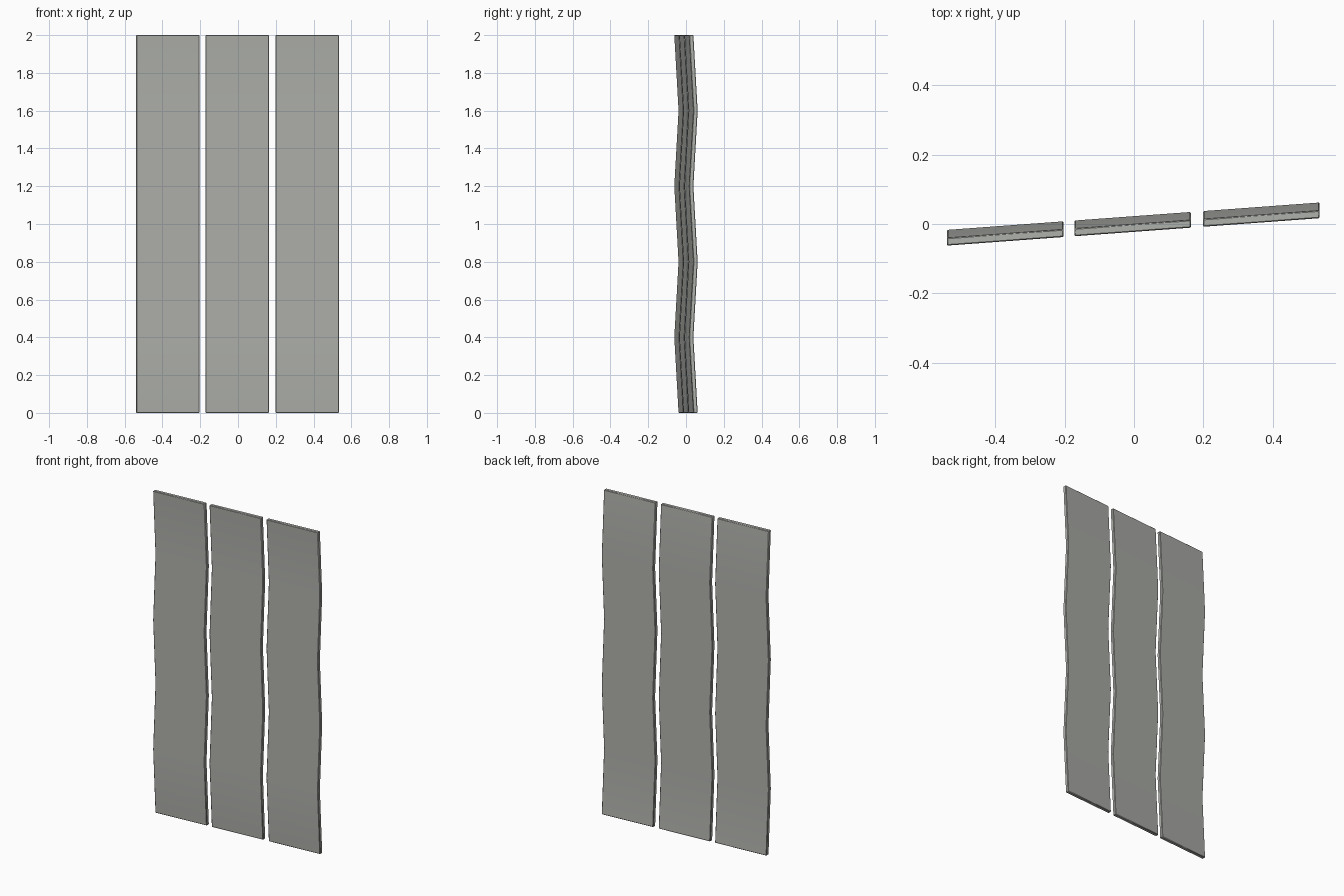
import bpy, bmesh

if "Cube" in bpy.data.objects:
    bpy.data.objects.remove(bpy.data.objects["Cube"])

# One warm grey for everything
grey = bpy.data.materials.new("warm grey")
grey.diffuse_color = (0.43, 0.44, 0.41, 1)
grey.use_nodes = True
grey.node_tree.nodes["Principled BSDF"].inputs["Base Color"].default_value = grey.diffuse_color

SLOPE = 0.0735     # the row of panels is turned slightly about z
WAVE = 0.0113      # half depth of the zigzag
HALF_T = 0.0113    # half thickness of a panel
WIDTH = 0.336
LEVELS = 5         # zigzag segments over the full height


def panel(name, cx):
    """Thin upright slab folded back and forth along its height."""
    profile = [(WAVE * (1 if i % 2 == 0 else -1), 2.0 * i / LEVELS)
               for i in range(LEVELS + 1)]
    outline = [(y - HALF_T, z) for y, z in profile]
    outline += [(y + HALF_T, z) for y, z in reversed(profile)]
    bm = bmesh.new()
    sides = []
    for x in (cx - WIDTH / 2, cx + WIDTH / 2):
        sides.append([bm.verts.new((x, y + SLOPE * x, z)) for y, z in outline])
    n = len(outline)
    for i in range(n):
        j = (i + 1) % n
        bm.faces.new((sides[0][i], sides[0][j], sides[1][j], sides[1][i]))
    # side walls as one quad per segment
    for s in sides:
        for i in range(LEVELS):
            bm.faces.new((s[i], s[i + 1], s[n - 2 - i], s[n - 1 - i]))
    bmesh.ops.recalc_face_normals(bm, faces=bm.faces)
    mesh = bpy.data.meshes.new(name)
    bm.to_mesh(mesh)
    bm.free()
    mesh.materials.append(grey)
    ob = bpy.data.objects.new(name, mesh)
    bpy.context.collection.objects.link(ob)
    # narrow chamfer on the rim
    bev = ob.modifiers.new("rim chamfer", 'BEVEL')
    bev.width = 0.003
    bev.segments = 1
    bev.limit_method = 'ANGLE'
    bev.angle_limit = 0.6
    bpy.context.view_layer.objects.active = ob
    ob.select_set(True)
    bpy.ops.object.shade_smooth_by_angle(angle=0.5)
    ob.select_set(False)


for name, cx in (("left_panel", -0.371), ("middle_panel", -0.004),
                 ("right_panel", 0.367)):
    panel(name, cx)
